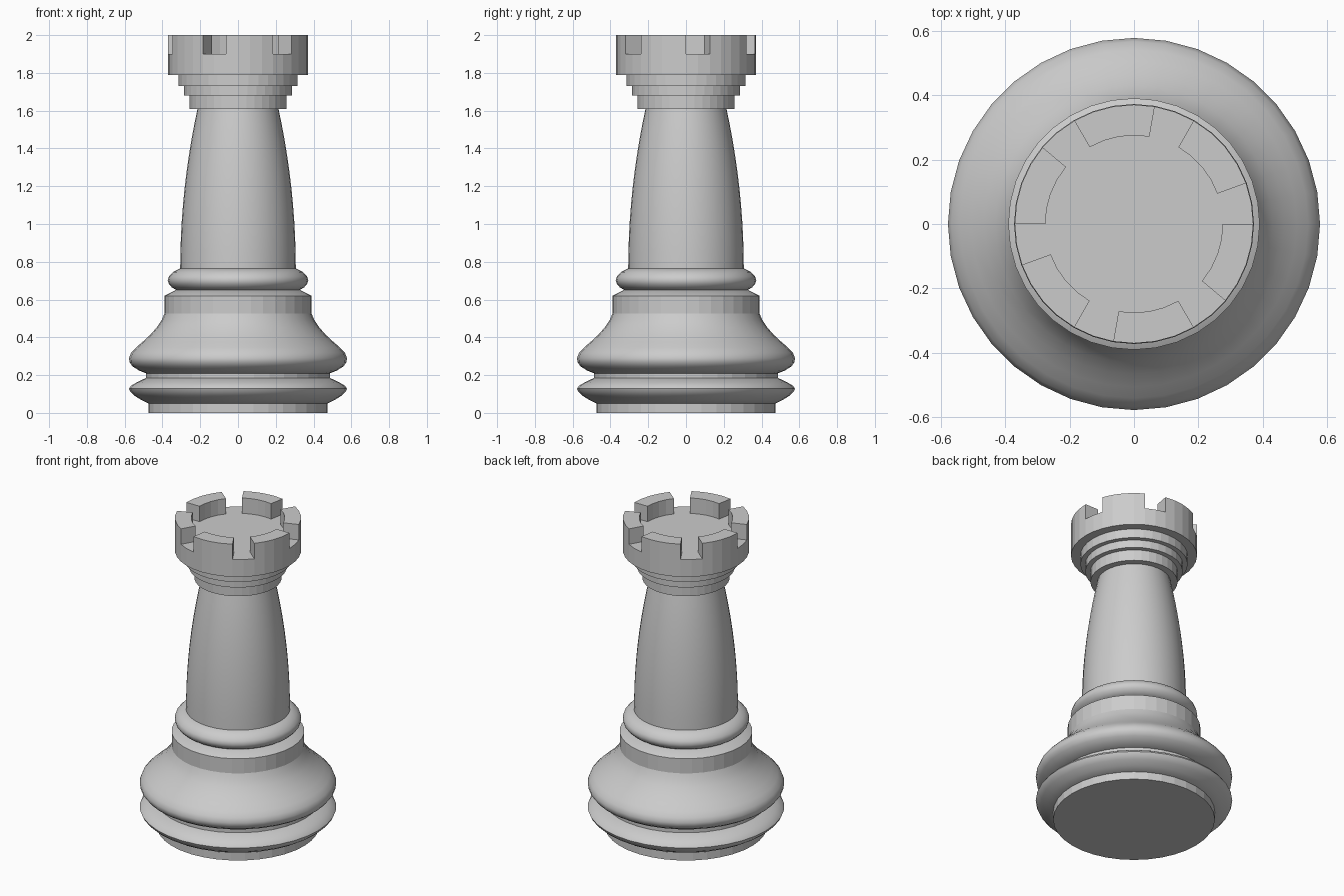
import bpy, bmesh
from math import cos, sin, radians

if "Cube" in bpy.data.objects:
    bpy.data.objects.remove(bpy.data.objects["Cube"])

SIDES = 36


def finish(bm, name, smooth):
    bmesh.ops.recalc_face_normals(bm, faces=bm.faces)
    mesh = bpy.data.meshes.new(name)
    bm.to_mesh(mesh)
    bm.free()
    obj = bpy.data.objects.new(name, mesh)
    bpy.context.collection.objects.link(obj)
    if smooth:
        bpy.ops.object.select_all(action='DESELECT')
        obj.select_set(True)
        bpy.context.view_layer.objects.active = obj
        bpy.ops.object.shade_smooth_by_angle(angle=radians(35))
    return obj


def ring_point(r, z, degrees):
    return (r * cos(radians(degrees)), r * sin(radians(degrees)), z)


def turned(name, profile, smooth=True):
    """Closed solid of revolution from (radius, height) points, bottom to top."""
    bm = bmesh.new()
    rings = [[bm.verts.new(ring_point(r, z, 360 * i / SIDES)) for i in range(SIDES)]
             for r, z in profile]
    for a, b in zip(rings, rings[1:]):
        for i in range(SIDES):
            j = (i + 1) % SIDES
            bm.faces.new((a[i], a[j], b[j], b[i]))
    bm.faces.new(rings[0][::-1])
    bm.faces.new(rings[-1])
    return finish(bm, name, smooth)


def band(name, r, z0, z1):
    return turned(name, [(r, z0), (r, z1)], smooth=False)


def merlon(name, start, span, r_in, r_out, z0, z1, steps=4):
    """Curved battlement block: a square section swept round an arc."""
    bm = bmesh.new()
    sections = []
    for i in range(steps + 1):
        a = start + span * i / steps
        sections.append([bm.verts.new(ring_point(r, z, a)) for r, z in
                         ((r_in, z0), (r_out, z0), (r_out, z1), (r_in, z1))])
    for s, t in zip(sections, sections[1:]):
        for k in range(4):
            n = (k + 1) % 4
            bm.faces.new((s[k], s[n], t[n], t[k]))
    bm.faces.new(sections[0])
    bm.faces.new(sections[-1])
    return finish(bm, name, False)


# Base mouldings
band("foot", 0.475, 0.0, 0.05)
turned("lower_ring", [(0.475, 0.05), (0.515, 0.07), (0.55, 0.092), (0.57, 0.112),
                      (0.577, 0.128), (0.567, 0.143), (0.54, 0.16), (0.487, 0.185)])
band("base_groove", 0.487, 0.185, 0.208)
turned("bell", [(0.483, 0.208), (0.525, 0.225), (0.558, 0.246), (0.574, 0.268),
                (0.577, 0.29), (0.566, 0.318), (0.54, 0.346), (0.505, 0.376),
                (0.465, 0.413), (0.43, 0.453), (0.405, 0.49), (0.39, 0.525)])
band("collar", 0.39, 0.525, 0.62)
turned("collar_bevel", [(0.39, 0.62), (0.33, 0.65)])
turned("upper_ring", [(0.325, 0.65), (0.35, 0.664), (0.366, 0.682), (0.372, 0.702),
                      (0.366, 0.722), (0.345, 0.745), (0.307, 0.765)])

# Tapering tower shaft
turned("shaft", [(0.306 - 0.092 * (i / 10) ** 2, 0.762 + 0.085 * i) for i in range(11)])

# Stepped neck and crown
for i, (r, z0, z1) in enumerate([(0.256, 1.61, 1.68), (0.286, 1.68, 1.73), (0.315, 1.73, 1.788)]):
    band(f"neck_step_{i + 1}", r, z0, z1)
band("crown", 0.37, 1.788, 1.9)

# Battlements
for i in range(6):
    merlon(f"merlon_{i + 1}", 20 + 60 * i, 40, 0.275, 0.37, 1.9, 2.0)
